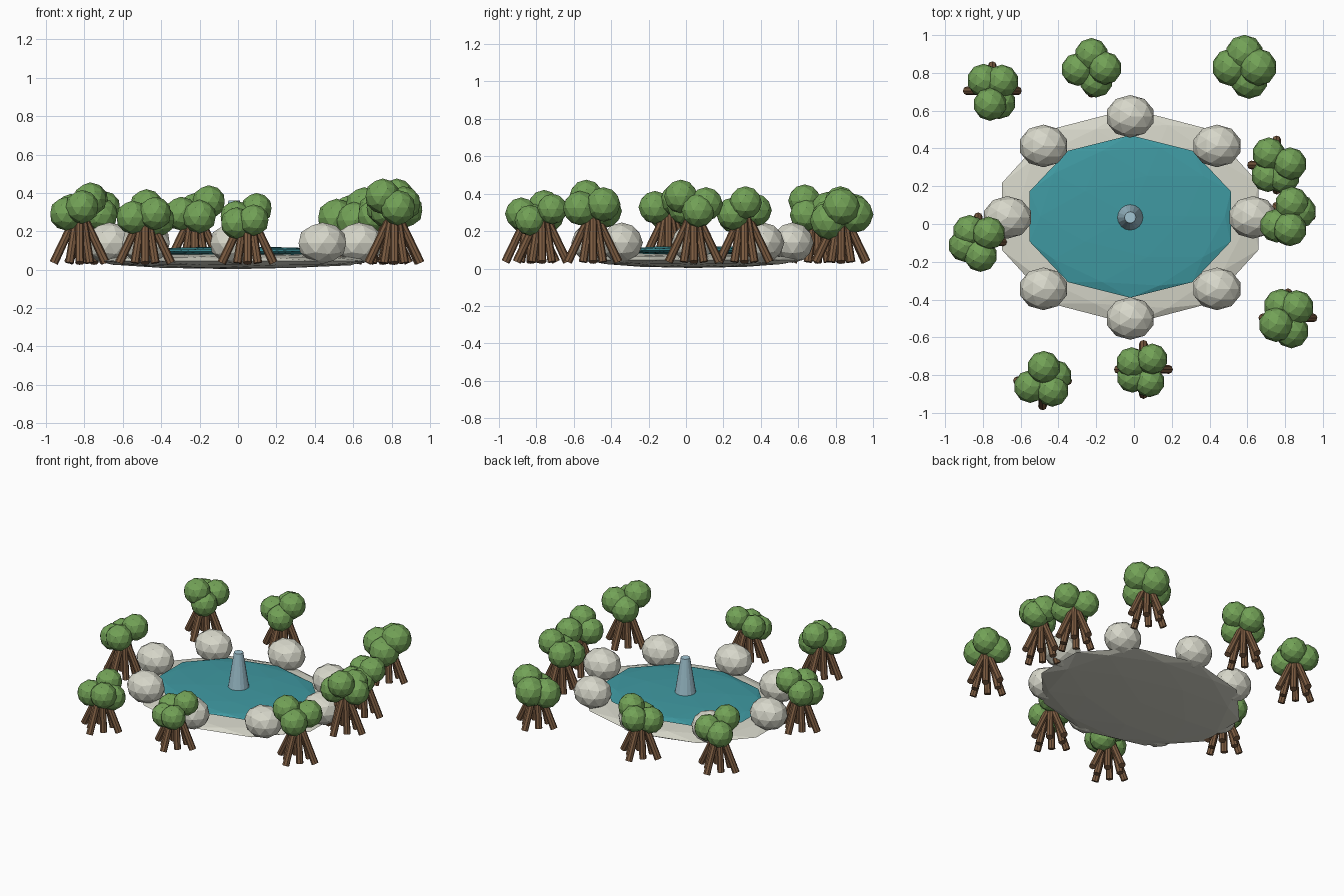
import bpy
import bmesh
from math import cos, sin, radians, tau
from mathutils import Vector, Matrix

cube = bpy.data.objects.get("Cube")
if cube:
    bpy.data.objects.remove(cube, do_unlink=True)


def material(name, r, g, b):
    mat = bpy.data.materials.new(name)
    mat.use_nodes = True
    mat.diffuse_color = (r, g, b, 1)
    mat.node_tree.nodes["Principled BSDF"].inputs["Base Color"].default_value = (r, g, b, 1)
    return mat


LEAF = material("leaf green", 0.17, 0.36, 0.095)
BARK = material("bark brown", 0.20, 0.105, 0.052)
STONE = material("pale stone", 0.68, 0.68, 0.59)
WATER = material("pond teal", 0.05, 0.32, 0.36)
SPRAY = material("fountain blue", 0.36, 0.56, 0.65)


def finish(name, bm, mat):
    mesh = bpy.data.meshes.new(name)
    bm.to_mesh(mesh)
    bm.free()
    mesh.materials.append(mat)
    obj = bpy.data.objects.new(name, mesh)
    bpy.context.collection.objects.link(obj)


def add_ball(bm, centre, size):
    scale = Matrix.Diagonal((*size, 1))
    bmesh.ops.create_icosphere(bm, subdivisions=2, radius=1,
                               matrix=Matrix.Translation(centre) @ scale)


def add_stick(bm, start, end, r1, r2, sides):
    start, end = Vector(start), Vector(end)
    turn = (end - start).to_track_quat("Z", "Y").to_matrix().to_4x4()
    bmesh.ops.create_cone(bm, cap_ends=True, segments=sides, radius1=r1, radius2=r2,
                          depth=(end - start).length,
                          matrix=Matrix.Translation((start + end) / 2) @ turn)


def ball(name, centre, size, mat):
    bm = bmesh.new()
    add_ball(bm, centre, size)
    finish(name, bm, mat)


# Pond: flattened stone basin with the water lying on it
CX, CY = -0.02, 0.04
ball("pond_basin", (CX, CY, 0.045), (0.715, 0.57, 0.042), STONE)
ball("pond_water", (CX, CY, 0.095), (0.56, 0.43, 0.025), WATER)

# Fountain jet
bm = bmesh.new()
add_stick(bm, (CX, CY - 0.005, 0.09), (CX, CY - 0.005, 0.36), 0.072, 0.03, 16)
finish("fountain_jet", bm, SPRAY)

# Ring of boulders on the rim
for i in range(8):
    a = tau * i / 8
    ball(f"boulder_{i + 1}", (CX + 0.65 * cos(a), CY - 0.005 + 0.535 * sin(a), 0.138),
         (0.13, 0.113, 0.108), STONE)


# Trees: splayed trunks under a cluster of four leaf balls
def tree(i, x, y, top, radius, headings):
    bm = bmesh.new()
    for k in range(8):
        a = tau * k / 8
        foot, head = (0.135, 0.015) if k % 2 == 0 else (0.075, 0.02)
        add_stick(bm, (x + foot * cos(a), y + foot * sin(a), 0.035),
                  (x + head * cos(a), y + head * sin(a), 0.29), 0.023, 0.02, 8)
    finish(f"tree_{i}_trunks", bm, BARK)

    bm = bmesh.new()
    for heading, drop in zip(headings, (0, 0.04, 0.06, 0.075)):
        a = radians(heading)
        add_ball(bm, (x + 0.072 * cos(a), y + 0.072 * sin(a), top - radius - drop),
                 (radius,) * 3)
    finish(f"tree_{i}_leaves", bm, LEAF)


TREES = [  # x, y, top height, ball radius, ball headings from tallest to lowest
    (-0.75, 0.705, 0.45, 0.088, (-100, 45, 130, -60)),
    (-0.225, 0.825, 0.44, 0.088, (0, 90, 185, -70)),
    (0.585, 0.83, 0.43, 0.1, (0, 90, 180, -70)),
    (0.755, 0.312, 0.44, 0.088, (5, 125, -60, 230)),
    (0.807, 0.042, 0.475, 0.09, (-75, 65, 225, 20)),
    (0.815, -0.497, 0.475, 0.092, (210, 50, -75, 120)),
    (0.05, -0.77, 0.40, 0.082, (50, 150, -65, 215)),
    (-0.484, -0.83, 0.42, 0.087, (85, -45, 205, 20)),
    (-0.825, -0.095, 0.455, 0.088, (40, -80, 130, 195)),
]
for i, spec in enumerate(TREES, 1):
    tree(i, *spec)
